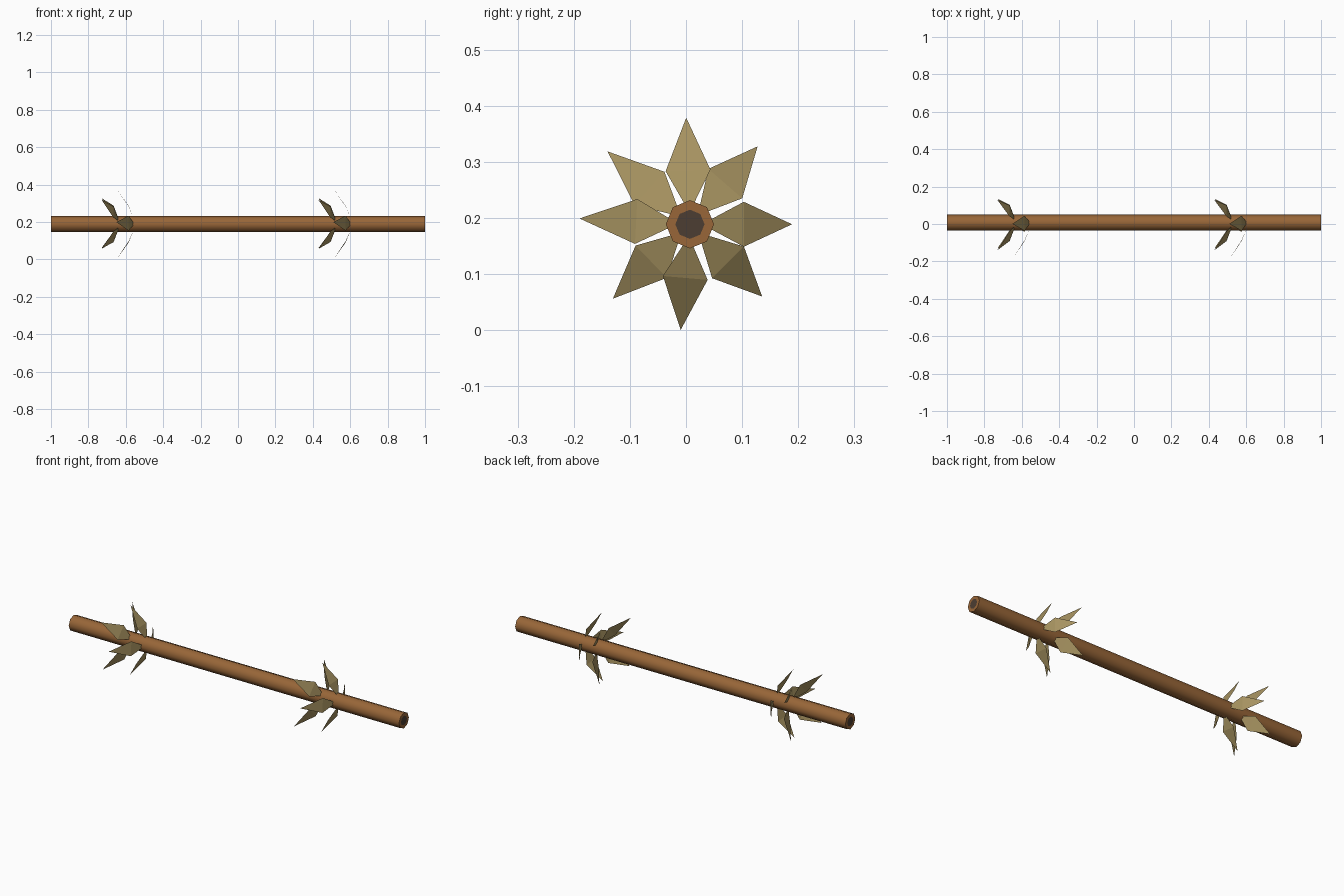
import bpy, bmesh, math
from mathutils import Vector

if "Cube" in bpy.data.objects:
    bpy.data.objects.remove(bpy.data.objects["Cube"])

CY, CZ, R = 0.007, 0.189, 0.043   # stem axis and radius


def srgb(r, g, b):
    f = lambda c: (c / 255 / 12.92) if c < 11 else ((c / 255 + 0.055) / 1.055) ** 2.4
    return (f(r), f(g), f(b), 1)


def material(name, rgb):
    m = bpy.data.materials.new(name)
    m.diffuse_color = srgb(*rgb)
    m.use_nodes = True
    m.node_tree.nodes["Principled BSDF"].inputs["Base Color"].default_value = m.diffuse_color
    return m


bark = material("bark_brown", (152, 102, 56))
pith = material("dark_pith", (76, 61, 50))
leafy = material("dry_leaf_tan", (166, 146, 96))


def make(name, bm, mats):
    me = bpy.data.meshes.new(name)
    bm.to_mesh(me)
    bm.free()
    for m in mats:
        me.materials.append(m)
    ob = bpy.data.objects.new(name, me)
    bpy.context.collection.objects.link(ob)
    return ob


def radial(x, r, a, side=0.0):
    """Point at distance r from the stem axis in direction a, shifted sideways."""
    c, s = math.cos(a), math.sin(a)
    return Vector((x, CY + r * c - side * s, CZ + r * s + side * c))


# Stem: eight-sided rod with a dark pith disc inset in each end
bm = bmesh.new()
rings = [[bm.verts.new(radial(x, r, k * math.pi / 4)) for k in range(8)]
         for x, r in ((-1, 0.026), (-1, R), (1, R), (1, 0.026))]
for a, b in zip(rings, rings[1:]):
    for k in range(8):
        j = (k + 1) % 8
        bm.faces.new((a[k], a[j], b[j], b[k]))
for ring in (rings[0], rings[-1]):
    bm.faces.new(ring).material_index = 1
bmesh.ops.recalc_face_normals(bm, faces=bm.faces)
for f in bm.faces:
    f.smooth = abs(f.normal.x) < 0.5
for e in bm.edges:
    e.smooth = all(f.smooth for f in e.link_faces)
make("stem", bm, [bark, pith])


# Leaf whorls: pointed leaves, each bent across its widest line
LEAVES = [  # direction in degrees, tip distance, shift along the stem
    (0, 0.182, 0), (92, 0.190, 0), (177, 0.197, 0), (265, 0.189, 0),
    (49, 0.184, -0.08), (138.5, 0.196, -0.08), (224, 0.191, -0.08), (-45, 0.182, -0.08)]


def whorl(name, x0):
    bm = bmesh.new()
    for deg, tip_r, dx in LEAVES:
        a, x = math.radians(deg), x0 + dx
        base = [bm.verts.new(radial(x, 0.036, a, s)) for s in (-0.008, 0.008)]
        wide = [bm.verts.new(radial(x - 0.025, 0.096, a, s)) for s in (-0.04, 0.04)]
        tip = bm.verts.new(radial(x - 0.09, tip_r, a))
        bm.faces.new((base[0], wide[0], wide[1], base[1]))
        bm.faces.new((wide[0], tip, wide[1]))
    make(name, bm, [leafy])


whorl("lower_leaf_whorl", -0.56)
whorl("upper_leaf_whorl", 0.60)
